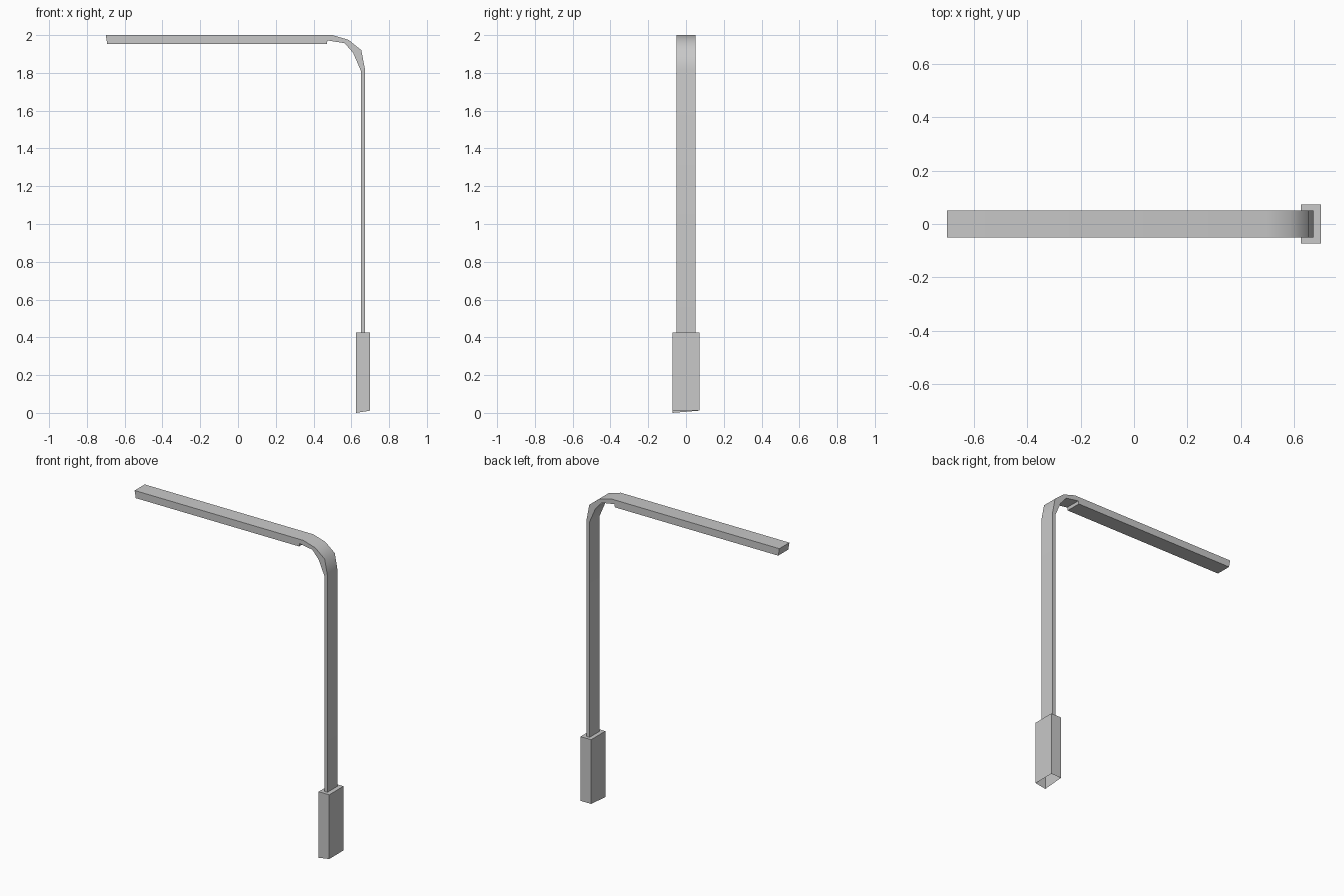
import bpy, bmesh, math

if "Cube" in bpy.data.objects:
    bpy.data.objects.remove(bpy.data.objects["Cube"])

grey = bpy.data.materials.new("light grey metal")
grey.diffuse_color = (0.58, 0.58, 0.58, 1)
grey.use_nodes = True
grey.node_tree.nodes["Principled BSDF"].inputs["Base Color"].default_value = grey.diffuse_color


def finish(bm, name):
    me = bpy.data.meshes.new(name)
    bm.to_mesh(me)
    bm.free()
    me.materials.append(grey)
    ob = bpy.data.objects.new(name, me)
    bpy.context.collection.objects.link(ob)
    return ob


# Pole, bend and arm: one side profile (x, z) extruded across y
profile = [(0.672, 0.42), (0.672, 1.82), (0.653, 1.92), (0.585, 1.975),
           (0.5, 2.0), (-0.70, 2.0), (-0.692, 1.953), (0.47, 1.953),
           (0.474, 1.972), (0.565, 1.957), (0.61, 1.905), (0.651, 1.81),
           (0.651, 0.42)]
bm = bmesh.new()
side = bm.faces.new([bm.verts.new((x, -0.051, z)) for x, z in profile])
ext = bmesh.ops.extrude_face_region(bm, geom=[side], use_keep_orig=True)
moved = [g for g in ext["geom"] if isinstance(g, bmesh.types.BMVert)]
bmesh.ops.translate(bm, verts=moved, vec=(0, 0.102, 0))
bmesh.ops.triangulate(bm, faces=[f for f in bm.faces if len(f.verts) > 4])
bmesh.ops.recalc_face_normals(bm, faces=bm.faces)
pole = finish(bm, "pole_and_arm")
bpy.context.view_layer.objects.active = pole
pole.select_set(True)
bpy.ops.object.shade_smooth_by_angle(angle=math.radians(42))

# Base sleeve: box with an open bottom
bm = bmesh.new()
bmesh.ops.create_cube(bm, size=1)
for v in bm.verts:
    v.co = (0.6625 + v.co.x * 0.075, v.co.y * 0.145,
            0.425 if v.co.z > 0 else 0.012)
# one bottom corner dips to the ground
corner = min(bm.verts, key=lambda v: (round(v.co.z, 3), v.co.x + v.co.y))
corner.co.z = 0.0
bottom = [f for f in bm.faces if f.calc_center_median().z < 0.1]
bmesh.ops.delete(bm, geom=bottom, context='FACES_ONLY')
finish(bm, "base_sleeve")
